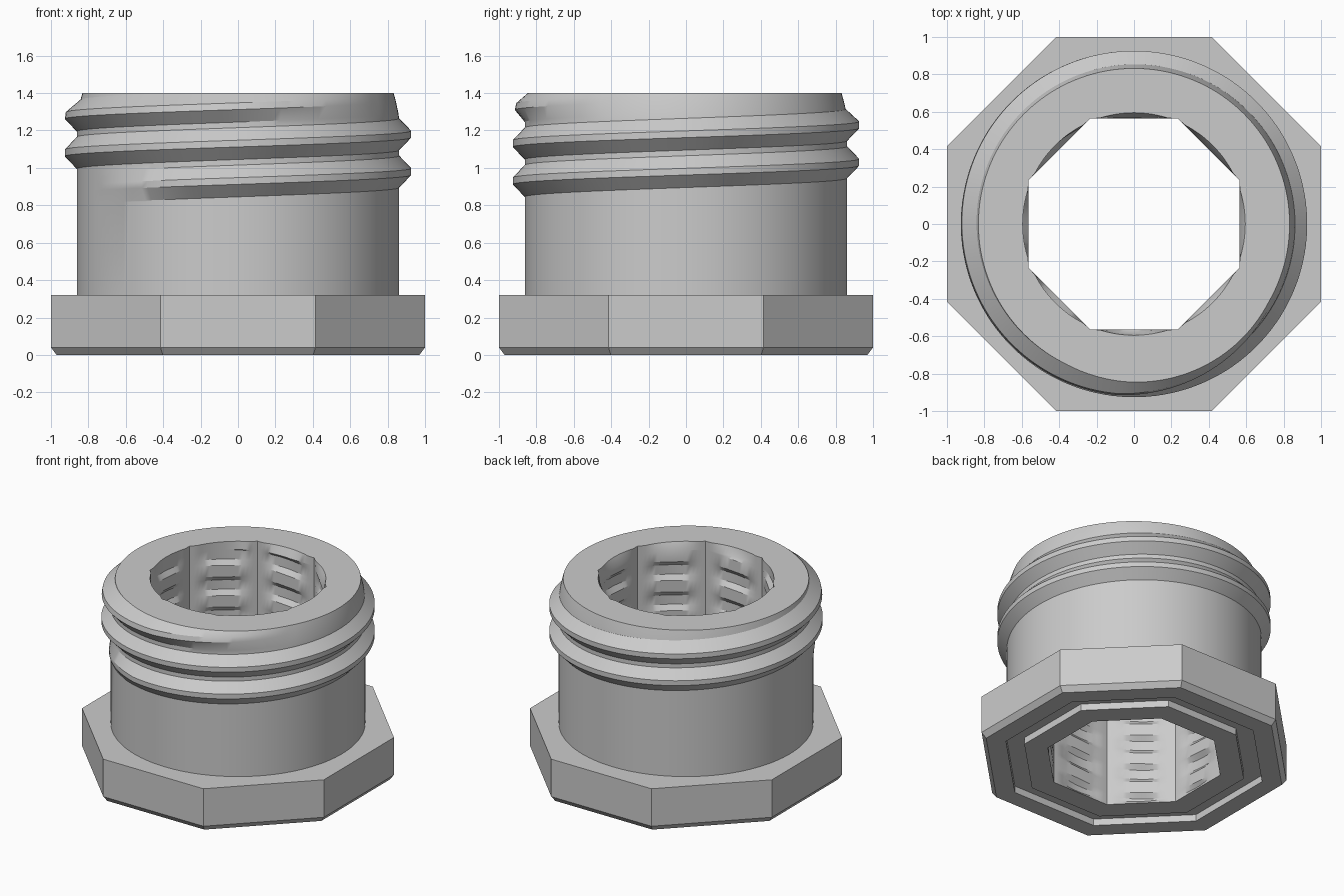
import bpy, bmesh
from math import pi, tau, cos, sin, radians

cube = bpy.data.objects.get("Cube")
if cube:
    bpy.data.objects.remove(cube)

grey = bpy.data.materials.new("plain_grey")
grey.use_nodes = True
colour = (0.6, 0.6, 0.6, 1)
grey.diffuse_color = colour
grey.node_tree.nodes["Principled BSDF"].inputs["Base Color"].default_value = colour

HEIGHT, HEAD_TOP = 1.4, 0.32
BORE = 0.565


def clamp(v, lo=0.0, hi=1.0):
    return max(lo, min(hi, v))


def octagon(apothem, a):
    """Radius of an octagon with flats on the axes, at angle a."""
    return apothem / cos((a + pi / 8) % (pi / 4) - pi / 8)


def surface(name, rows, columns, turn=0.0):
    """Sweep rows, each a function angle -> (radius, z), round the z axis."""
    bm = bmesh.new()
    grid = []
    for row in rows:
        line = []
        for i in range(columns + 1):
            a = turn + tau * i / columns
            r, z = row(a)
            line.append(bm.verts.new((r * cos(a), r * sin(a), z)))
        grid.append(line)
    for low, high in zip(grid, grid[1:]):
        for i in range(columns):
            bm.faces.new((low[i], low[i + 1], high[i + 1], high[i]))
    bmesh.ops.remove_doubles(bm, verts=bm.verts, dist=0.0001)
    mesh = bpy.data.meshes.new(name)
    bm.to_mesh(mesh)
    bm.free()
    obj = bpy.data.objects.new(name, mesh)
    bpy.context.collection.objects.link(obj)
    mesh.materials.append(grey)
    return obj


def helix(a, z, start, pitch, crest, root):
    """Return thread height from 0 to 1 and the angle travelled along it."""
    u = (z - start) / pitch - a / tau
    k = round(u)
    d = abs(u - k) * pitch
    return clamp((root - d) / (root - crest)), a + tau * k


def helix_rows(radius, start, pitch, crest, root, turns, lo, hi):
    """Rows that follow a thread's edges, from the bottom up."""
    def make(offset):
        def row(a):
            z = clamp(start + offset + pitch * a / tau, lo, hi)
            return radius(a, z), z
        return row
    return [make(pitch * k + d) for k in turns for d in (-root, -crest, crest, root)]


# Outer thread, fading in and out at its ends
OUTER = dict(start=0.98, pitch=0.2, crest=0.018, root=0.085)


def body_radius(a, z):
    height, travel = helix(a, z, **OUTER)
    fade_in = clamp((travel - radians(-150)) / radians(45))
    fade_out = clamp((radians(690) - travel) / radians(65))
    taper = 0.03 * clamp((z - 1.25) / 0.15) ** 1.5
    return 0.862 - taper + 0.064 * height * fade_in * fade_out


# Inner thread, cut into the flats of the octagonal bore
INNER = dict(start=1.222, pitch=0.225, crest=0.035, root=0.07)


def bore_radius(a, z):
    depth, _ = helix(a, z, **INNER)
    return max(octagon(BORE, a), 0.56 + 0.035 * depth)


# Sleeve: outer wall, rim, chamfer and bore
outside = helix_rows(body_radius, turns=range(-2, 4), lo=0.82, hi=HEIGHT, **OUTER)
inside = helix_rows(bore_radius, turns=range(-7, 2), lo=0.03, hi=1.34, **INNER)
sleeve_rows = (
    [lambda a: (0.862, HEAD_TOP)]
    + outside
    + [lambda a: (max(octagon(BORE, a), 0.595), HEIGHT)]
    + inside[::-1]
    + [lambda a: (octagon(BORE, a), 0)]
)
sleeve = surface("threaded_sleeve", sleeve_rows, 144)

# Head: octagon with a chamfered foot and a groove underneath
head_profile = [(BORE, 0), (0.72, 0), (0.72, 0.05), (0.84, 0.05), (0.84, 0),
                (0.97, 0), (1, 0.04), (1, HEAD_TOP), (0.75, HEAD_TOP)]
head_rows = [lambda a, r=r, z=z: (r / cos(pi / 8), z) for r, z in head_profile]
head = surface("octagonal_head", head_rows, 8, turn=pi / 8)

# Smooth walls, sharp thread edges
bpy.ops.object.select_all(action="DESELECT")
sleeve.select_set(True)
bpy.context.view_layer.objects.active = sleeve
bpy.ops.object.shade_smooth_by_angle(angle=radians(28))
